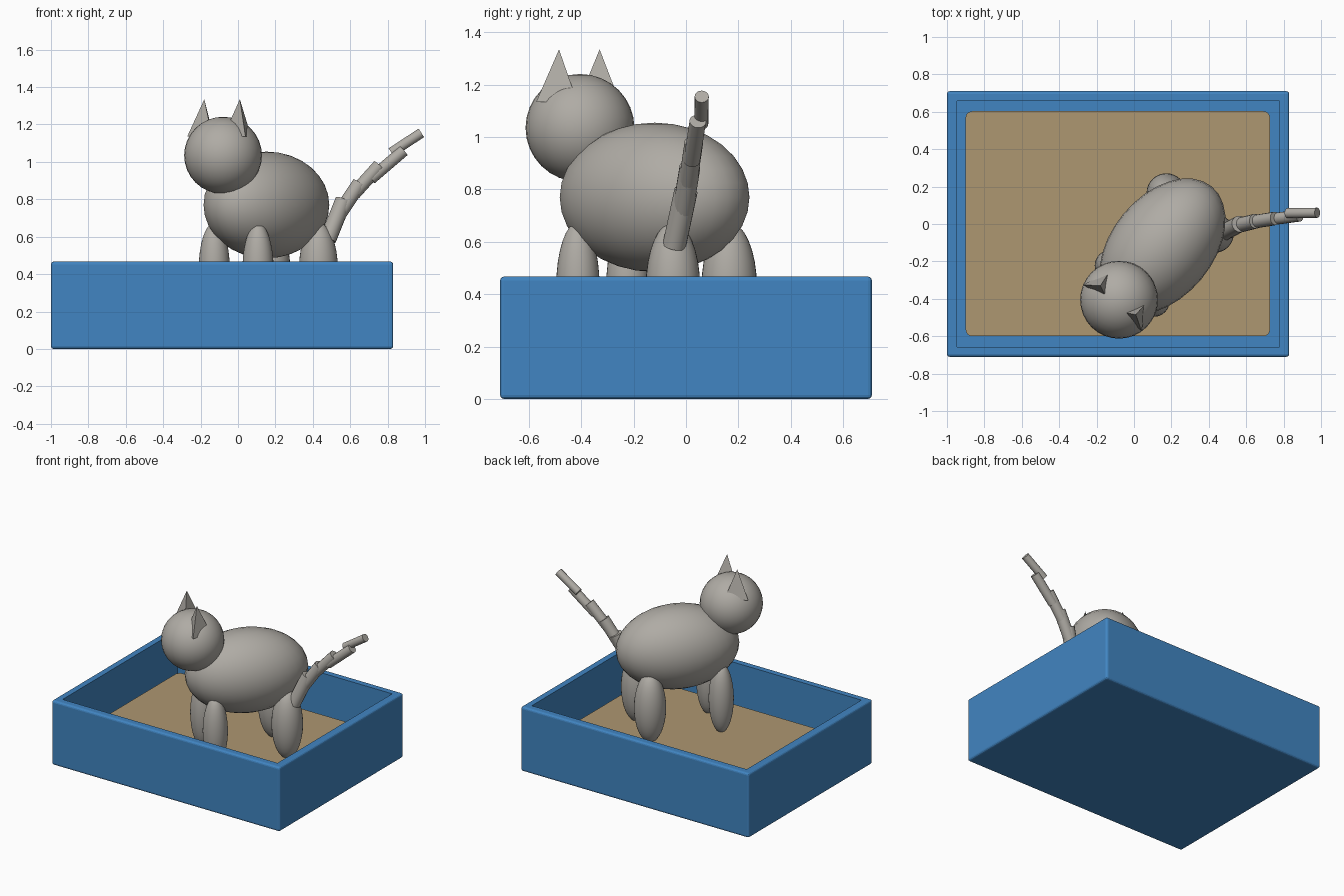
import bpy, bmesh, math
from mathutils import Vector

cube = bpy.data.objects.get("Cube")
if cube:
    bpy.data.objects.remove(cube, do_unlink=True)


def material(name, rgb):
    m = bpy.data.materials.new(name)
    m.use_nodes = True
    m.diffuse_color = (*rgb, 1)
    m.node_tree.nodes["Principled BSDF"].inputs["Base Color"].default_value = (*rgb, 1)
    return m


blue = material("tray_blue", (0.053, 0.235, 0.54))
tan = material("sand_tan", (0.42, 0.31, 0.165))
gray = material("warm_gray", (0.43, 0.41, 0.375))


def finish(name, mat, smooth=True):
    ob = bpy.context.object
    ob.name = ob.data.name = name
    ob.data.materials.append(mat)
    if smooth:
        bpy.ops.object.shade_smooth_by_angle(angle=math.radians(35))
    return ob


def box(name, x0, x1, y0, y1, z0, z1, mat):
    bpy.ops.mesh.primitive_cube_add(size=1, location=((x0 + x1) / 2, (y0 + y1) / 2, (z0 + z1) / 2))
    bpy.context.object.scale = (x1 - x0, y1 - y0, z1 - z0)
    bpy.ops.object.transform_apply(location=False, rotation=False, scale=True)
    return finish(name, mat, False)


def ellipsoid(name, loc, radii, turn=0):
    bpy.ops.mesh.primitive_uv_sphere_add(segments=32, ring_count=16, radius=1, location=loc,
                                         rotation=(0, 0, turn))
    bpy.context.object.scale = radii
    bpy.ops.object.transform_apply(location=False, rotation=False, scale=True)
    return finish(name, gray)


# Open tray: inset the top, sink the floor, then soften the outer edges
tray = box("tray", -1, 0.83, -0.71, 0.71, 0, 0.467, blue)
bm = bmesh.new()
bm.from_mesh(tray.data)
outer = list(bm.edges)
top = max(bm.faces, key=lambda f: f.calc_center_median().z)
bmesh.ops.inset_region(bm, faces=[top], thickness=0.075)
floor = bmesh.ops.extrude_discrete_faces(bm, faces=[top])["faces"][0]
bmesh.ops.translate(bm, verts=floor.verts, vec=(0, 0, -0.39))
bmesh.ops.bevel(bm, geom=outer, offset=0.015, segments=3, profile=0.5, affect='EDGES')
bm.to_mesh(tray.data)
bm.free()

# Sand slab with rounded upright corners
sand = box("sand", -0.9, 0.727, -0.6, 0.603, 0.07, 0.195, tan)
bm = bmesh.new()
bm.from_mesh(sand.data)
upright = [e for e in bm.edges if abs(e.verts[0].co.z - e.verts[1].co.z) > 0.01]
bmesh.ops.bevel(bm, geom=upright, offset=0.035, segments=5, profile=0.5, affect='EDGES')
bm.to_mesh(sand.data)
bm.free()

# Body and head
ellipsoid("body", (0.152, -0.12, 0.77), (0.415, 0.272, 0.285), math.radians(50.5))
ellipsoid("head", (-0.08, -0.405, 1.035), (0.208, 0.208, 0.206))

# Legs: slim in front, thicker behind
for name, x, y, r in (("front_leg_left", 0.107, -0.413, 0.083),
                      ("front_leg_right", -0.127, -0.222, 0.083),
                      ("back_leg_left", 0.43, -0.05, 0.104),
                      ("back_leg_right", 0.173, 0.165, 0.106)):
    ellipsoid(name, (x, y, 0.428), (r, r, 0.247))

# Ears: three-sided cones, one corner pointing outward
for name, x, y, angle in (("ear_left", 0.01, -0.485, -71), ("ear_right", -0.18, -0.33, 177)):
    bpy.ops.mesh.primitive_cone_add(vertices=3, radius1=0.092, depth=0.2, location=(x, y, 1.235))
    ear = finish(name, gray, False)
    corner = min(ear.data.vertices, key=lambda v: v.co.z).co
    ear.rotation_euler.z = math.radians(angle) - math.atan2(corner.y, corner.x)

# Tail: overlapping tapering rods
rods = (((0.48, -0.045, 0.585), (0.565, 0, 0.795), 0.045),
        ((0.54, -0.012, 0.72), (0.65, 0.015, 0.885), 0.04),
        ((0.62, 0.008, 0.83), (0.755, 0.03, 0.98), 0.036),
        ((0.71, 0.022, 0.91), (0.885, 0.045, 1.06), 0.032),
        ((0.82, 0.058, 1.05), (0.98, 0.06, 1.155), 0.027))
for i, (a, b, r) in enumerate(rods):
    a, b = Vector(a), Vector(b)
    bpy.ops.mesh.primitive_cylinder_add(vertices=16, radius=r, depth=(b - a).length,
                                        location=(a + b) / 2,
                                        rotation=(b - a).to_track_quat('Z', 'Y').to_euler())
    finish(f"tail_segment_{i + 1}", gray)
